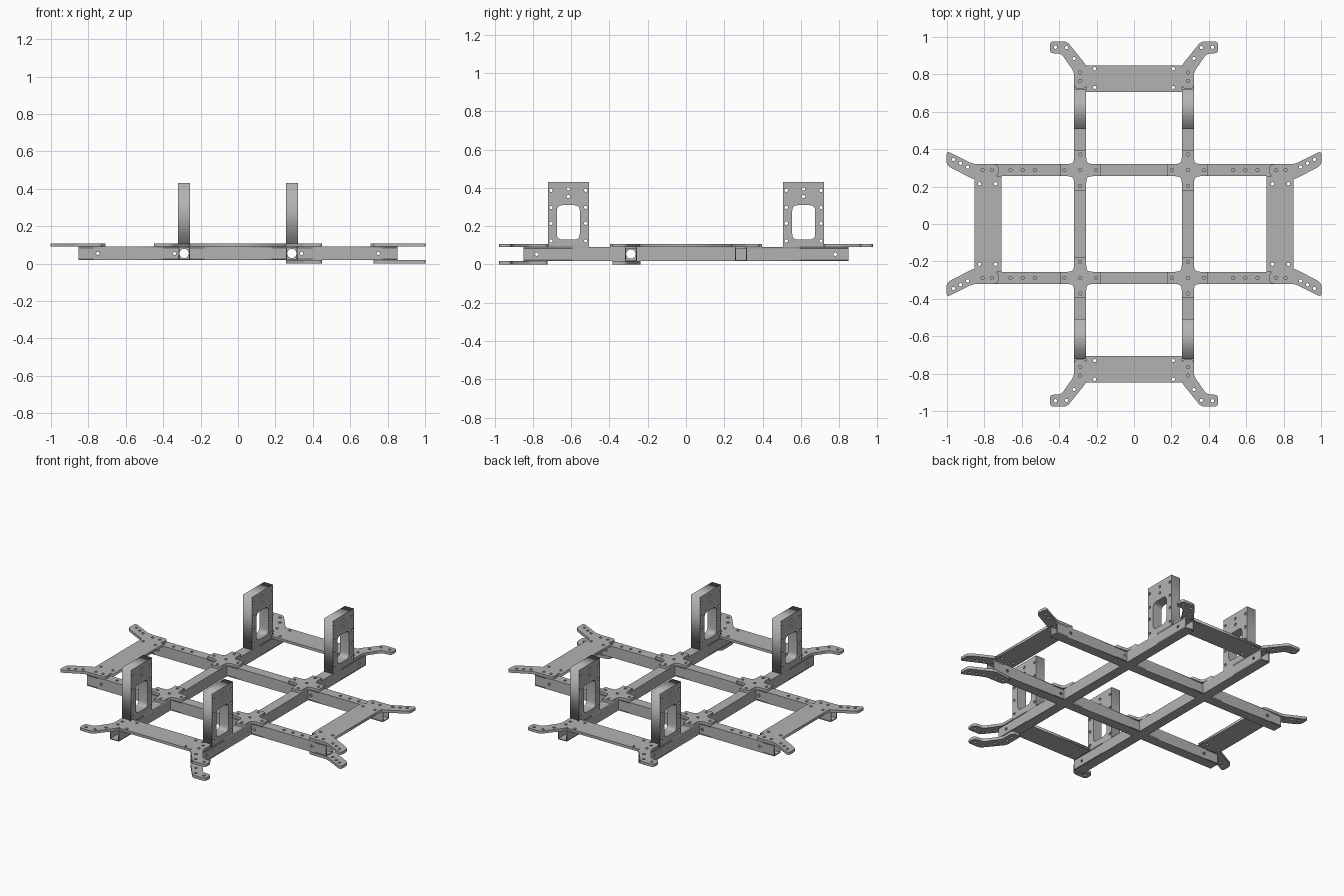
import bpy, bmesh, math
from mathutils import Matrix, Vector

if "Cube" in bpy.data.objects:
    bpy.data.objects.remove(bpy.data.objects["Cube"])

grey = bpy.data.materials.new("metal_grey")
grey.use_nodes = True
grey.diffuse_color = (0.45, 0.45, 0.45, 1)
grey.node_tree.nodes["Principled BSDF"].inputs["Base Color"].default_value = (0.45, 0.45, 0.45, 1)

C = 0.288            # rail offset from the centre
H = 0.032            # half width of a rail
LOW, HIGH = 0.018, 0.09
TOP = 0.107          # top of the upper plates
WALL = 0.006
HOLE = 0.009


def circle(x, y, r=HOLE, n=10):
    return [(x + r * math.cos(2 * math.pi * i / n), y + r * math.sin(2 * math.pi * i / n))
            for i in range(n)]


def rect(x0, x1, y0, y1):
    return [(x0, y0), (x1, y0), (x1, y1), (x0, y1)]


def rounded(points, r, steps=4):
    """Round every corner of a polygon."""
    out = []
    pts = [Vector(p) for p in points]
    for i, p in enumerate(pts):
        a, b = pts[i - 1] - p, pts[(i + 1) % len(pts)] - p
        a = p + a.normalized() * min(r, a.length * 0.45)
        b = p + b.normalized() * min(r, b.length * 0.45)
        for k in range(steps + 1):
            t = k / steps
            out.append(tuple(a * (1 - t) ** 2 + p * 2 * t * (1 - t) + b * t * t))
    return out


def plate(name, loops, lo, hi, axis="z"):
    """Extrude an outline with holes along an axis; x uses (y, z), y uses (x, z)."""
    curve = bpy.data.curves.new(name + "_outline", "CURVE")
    curve.dimensions = "2D"
    curve.fill_mode = "BOTH"
    curve.extrude = (hi - lo) / 2
    for loop in loops:
        spline = curve.splines.new("POLY")
        spline.points.add(len(loop) - 1)
        for point, (u, v) in zip(spline.points, loop):
            point.co = (u, v, 0, 1)
        spline.use_cyclic_u = True
    helper = bpy.data.objects.new(name + "_helper", curve)
    bpy.context.scene.collection.objects.link(helper)
    bpy.context.view_layer.update()
    mesh = bpy.data.meshes.new_from_object(
        helper.evaluated_get(bpy.context.evaluated_depsgraph_get()))
    bpy.data.objects.remove(helper)
    bpy.data.curves.remove(curve)
    mid = (lo + hi) / 2
    bm = bmesh.new()
    bm.from_mesh(mesh)
    for v in bm.verts:
        u, w, d = v.co.x, v.co.y, v.co.z + mid
        v.co = {"z": (u, w, d), "x": (d, u, w), "y": (u, d, w)}[axis]
    bmesh.ops.remove_doubles(bm, verts=bm.verts, dist=0.00001)
    bmesh.ops.recalc_face_normals(bm, faces=bm.faces)
    bm.to_mesh(mesh)
    bm.free()
    mesh.name = name
    mesh.materials.clear()
    mesh.materials.append(grey)
    obj = bpy.data.objects.new(name, mesh)
    bpy.context.scene.collection.objects.link(obj)
    return obj


def rail(name, along, centre, start, end, top_holes=(), side_holes=()):
    """Hollow square tube made of four walls."""
    a, b = centre - H, centre + H
    flip = along == "y"
    span = rect(a, b, start, end) if flip else rect(start, end, a, b)
    bores = [circle(centre, s) if flip else circle(s, centre) for s in top_holes]
    plate(name + "_top", [span] + bores, HIGH - WALL, HIGH)
    plate(name + "_bottom", [span], LOW, LOW + WALL)
    side = [rect(start, end, LOW + WALL, HIGH - WALL)]
    side += [circle(s, (LOW + HIGH) / 2, r) for s, r in side_holes]
    across = "x" if flip else "y"
    plate(name + "_side_a", side, a, a + WALL, across)
    plate(name + "_side_b", side, b - WALL, b, across)


def mirrored(points, sx, sy):
    return [(x * sx, y * sy) for x, y in points]


SIDES = (("left", 1), ("right", -1))
ENDS = (("back", 1), ("front", -1))
MID = (LOW + HIGH) / 2

# Lengthwise rails, with round openings where the front cross rail passes
for side, sx in SIDES:
    rail(side + "_long_rail", "y", C * sx, -0.848, 0.848,
         side_holes=[(-C, 0.025), (-0.78, HOLE), (0.78, HOLE)])
    for end, sy in ENDS:
        wall = C * sy
        plate(f"{end}_{side}_rail_web",
              [rect(C * sx - H + WALL, C * sx + H - WALL, LOW + WALL, HIGH - WALL),
               circle(C * sx, MID, 0.025, 16)], wall - H, wall - H + WALL, "y")

# Cross rails: one middle piece and two outer pieces at each end
for end, sy in ENDS:
    rail(end + "_middle_rail", "x", C * sy, H - C, C - H)
    for side, sx in SIDES:
        x0, x1 = sorted((sx * (C + H), sx * 0.853))
        rail(f"{end}_{side}_outer_rail", "x", C * sy, x0, x1,
             [sx * x for x in (0.53, 0.595, 0.66)],
             [(sx * 0.75, HOLE), (sx * 0.34, HOLE)])

# Branching arm plates at the outer corners
end_arm = rounded([(0.45, 0.976), (0.45, 0.914), (0.388, 0.91), (0.32, 0.812), (0.32, 0.724),
                   (0.256, 0.724), (0.256, 0.85), (0.358, 0.976)], 0.02)
end_bores = [(0.42, 0.945), (0.36, 0.943), (0.32, 0.885), (C, 0.81), (C, 0.765)]
side_arm = rounded([(1.003, 0.392), (0.86, 0.32), (0.724, 0.32), (0.724, 0.256),
                    (0.853, 0.236), (1.003, 0.314)], 0.025)
side_bores = [(0.965, 0.345), (0.928, 0.325), (0.89, 0.305), (0.81, C), (0.76, C)]
for kind, arm, bores in (("end", end_arm, end_bores), ("side", side_arm, side_bores)):
    for side, sx in SIDES:
        for end, sy in ENDS:
            loops = [mirrored(arm, sx, sy)]
            loops += [circle(x * sx, y * sy) for x, y in bores]
            plate(f"{end}_{side}_{kind}_arm", loops, HIGH, TOP)
            if sx > 0 and sy < 0:
                plate(f"{end}_{side}_{kind}_lower_arm", loops, 0, LOW)

# Wide bridge plates joining each pair of arms
for end, sy in ENDS:
    loops = [mirrored(rect(-0.256, 0.256, 0.705, 0.848), 1, sy)]
    loops += [circle(x, y * sy) for x in (-0.21, 0.21) for y in (0.73, 0.83)]
    plate(end + "_bridge", loops, HIGH, TOP)
for side, sx in SIDES:
    loops = [mirrored(rect(0.708, 0.853, -0.256, 0.256), sx, 1)]
    loops += [circle(x * sx, y) for x in (0.74, 0.826) for y in (-0.215, 0.215)]
    plate(side + "_bridge", loops, HIGH, TOP)

# Cross shaped joint plates over the rail crossings
ARM = 0.108
fillet = []
for k in range(4):
    turn = Matrix.Rotation(k * math.pi / 2, 2)
    fillet += [tuple(turn @ Vector(p)) for p in
               ((ARM, -H), (ARM, H), (0.07, H), (0.045, 0.036), (0.036, 0.045), (H, 0.07))]
for side, sx in SIDES:
    for end, sy in ENDS:
        cx, cy = C * sx, C * sy
        loops = [[(x + cx, y + cy) for x, y in fillet]]
        loops += [circle(cx + dx, cy + dy) for dx, dy in
                  ((0, 0), (0.085, 0), (-0.085, 0), (0, 0.085), (0, -0.085))]
        plate(f"{end}_{side}_joint", loops, HIGH, TOP)

# Upright towers with a rounded window and bolt holes
for side, sx in SIDES:
    for end, sy in ENDS:
        cy = 0.615 * sy
        loops = [rect(cy - 0.107, cy + 0.107, HIGH, 0.43),
                 rounded(rect(cy - 0.06, cy + 0.06, 0.13, 0.31), 0.03)]
        loops += [circle(cy + dy, z) for dy in (-0.091, 0.091)
                  for z in (0.123, 0.215, 0.298, 0.387)]
        loops += [circle(cy, z) for z in (0.355, 0.395)]
        plate(f"{end}_{side}_tower", loops, C * sx - H, C * sx + H, "x")
